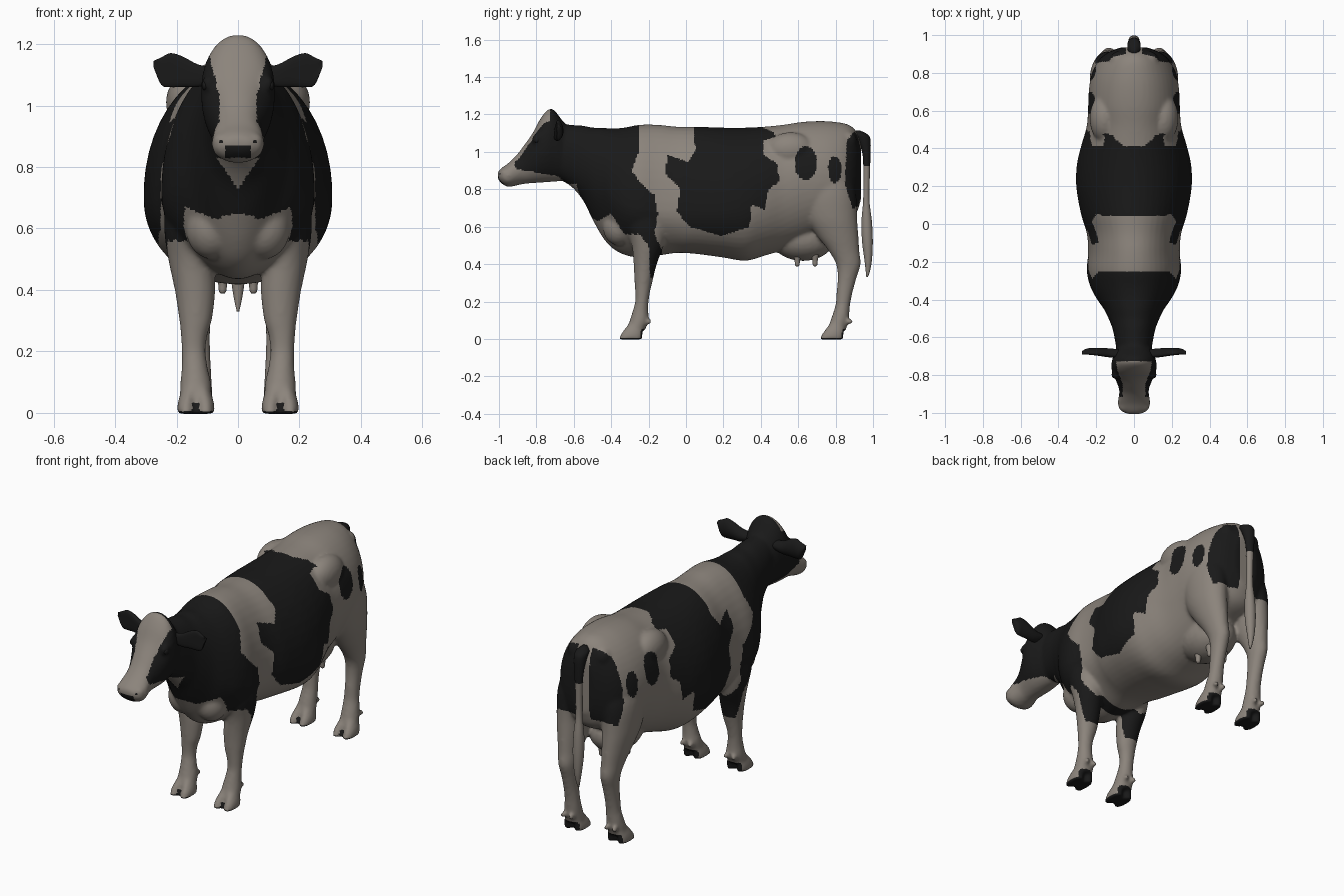
import bpy, bmesh, math
from mathutils import Matrix, Vector


def material(name, rgb):
    m = bpy.data.materials.new(name)
    m.diffuse_color = (*rgb, 1)
    return m


PALE = material("pale_hide", (0.26, 0.23, 0.20))
BLACK = material("black_hide", (0.010, 0.010, 0.010))


def sample(keys, n):
    """Smooth interpolation of key rows along their first value."""
    def slope(i):
        a, b = keys[max(i - 1, 0)], keys[min(i + 1, len(keys) - 1)]
        return [(q - p) / (b[0] - a[0]) for p, q in zip(a, b)]
    rows = []
    for i in range(len(keys) - 1):
        a, b, ma, mb = keys[i], keys[i + 1], slope(i), slope(i + 1)
        h = b[0] - a[0]
        for k in range(n):
            u = k / n
            h0, h1 = 2*u**3 - 3*u*u + 1, u**3 - 2*u*u + u
            h2, h3 = 3*u*u - 2*u**3, u**3 - u*u
            rows.append([h0*p + h1*h*r + h2*q + h3*h*s
                         for p, q, r, s in zip(a, b, ma, mb)])
    rows.append(list(keys[-1]))
    return rows


def loft(bm, keys, point, seg=32, power=1.0, n=4):
    """Skin rings given by point(row, cos, sin), with closed ends."""
    rings = []
    for row in sample(keys, n):
        ring = []
        for k in range(seg):
            a = 2 * math.pi * (k + 0.5) / seg
            c, s = math.cos(a), math.sin(a)
            c = math.copysign(abs(c) ** power, c)
            s = math.copysign(abs(s) ** power, s)
            ring.append(bm.verts.new(point(row, c, s)))
        rings.append(ring)
    faces = [bm.faces.new(rings[0]), bm.faces.new(rings[-1])]
    for r, q in zip(rings, rings[1:]):
        for k in range(seg):
            j = (k + 1) % seg
            faces.append(bm.faces.new((r[k], r[j], q[j], q[k])))
    bmesh.ops.recalc_face_normals(bm, faces=faces)


def ball(bm, centre, radii):
    mat = Matrix.Translation(centre) @ Matrix.Diagonal((*radii, 1))
    bmesh.ops.create_uvsphere(bm, u_segments=24, v_segments=14, radius=1, matrix=mat)


def along_y(r, c, s):      # row: y, top, widest height, bottom, half width
    return (r[4] * c, r[0], r[2] + s * (r[1] - r[2] if s > 0 else r[2] - r[3]))


def trunk_point(r, c, s):  # narrower keel under the chest, sloping back above
    x, y, z = along_y(r, c, s)
    keel = .4 * min(1, max(0, -y / .2)) * min(1, max(0, (y + .6) / .2))
    return (x * (1 - (keel if s < 0 else .06) * s * s), y, z)


def finish(name, bm, rule):
    me = bpy.data.meshes.new(name)
    bm.to_mesh(me)
    bm.free()
    ob = bpy.data.objects.new(name, me)
    bpy.context.collection.objects.link(ob)
    paint(me, rule)
    return ob


def paint(me, rule):
    me.materials.clear()
    me.materials.append(PALE)
    me.materials.append(BLACK)
    for p in me.polygons:
        p.use_smooth = True
        p.material_index = int(rule(p.center, p.normal))


# Hide patches as side outlines (y, z)
SHOULDER = [(-.26, 1.3), (-.25, 1.01), (-.29, .9), (-.24, .83), (-.17, .77), (-.15, .67),
            (-.17, .56), (-.13, .48), (-.14, .33), (-.19, .33), (-.2, .5), (-.25, .56),
            (-.33, .56), (-.4, .67), (-.47, .63), (-.53, .66), (-.62, .8), (-.68, .87),
            (-.8, .89), (-.91, .91), (-.92, 1), (-.85, 1.15), (-.79, 1.3)]
FLANK = [(.03, 1.3), (.05, 1.01), (.01, .945), (-.1, .985), (-.11, .88), (-.03, .8),
         (-.05, .68), (.02, .6), (.19, .55), (.34, .6), (.35, .72), (.42, .69), (.44, .8),
         (.5, .84), (.49, .935), (.41, .985), (.41, 1.06), (.48, 1.08), (.47, 1.105),
         (.41, 1.13), (.41, 1.3)]
RUMP = [(.86, 1.06), (.9, 1.11), (1.1, 1.11), (1.1, .75), (.89, .7), (.85, .83)]


def inside(poly, y, z):
    hit = False
    for (ya, za), (yb, zb) in zip(poly, poly[1:] + poly[:1]):
        if (za > z) != (zb > z) and y < (yb - ya) * (z - za) / (zb - za) + ya:
            hit = not hit
    return hit


def hide_rule(c, nrm):
    x, y, z = abs(c.x), c.y, c.z
    if z < .055:                                        # soles, heels, clefts
        return (z < .006 or nrm.z < -.35 or nrm.y > .6
                or (z < .035 and abs(x - .137) < .012))
    if y < -.955 and x < .04 and .83 < z < .87:         # nose pad
        return True
    if y < -.95 and .048 < x < .06 and .874 < z < .888:  # nostrils
        return True
    if y < -.725 and z > .88 and x < .06 + .25 * max(0, z - 1.03):  # blaze
        return False
    if y < -.4 and .73 < z < .83 and x < (z - .73) * .7:  # throat
        return False
    for cy, cz, ry, rz in ((.64, .94, .06, .09), (.795, .905, .036, .072)):
        if ((y - cy) / ry) ** 2 + ((z - cz) / rz) ** 2 < 1:
            return True
    return (inside(SHOULDER, y, z) or inside(FLANK, y, z)
            or (x > .045 and inside(RUMP, y, z)))


bm = bmesh.new()
# Trunk and neck
loft(bm, [(-.72, 1.16, 1.0, .87, .085), (-.62, 1.145, 1.0, .82, .1),
          (-.55, 1.14, .95, .74, .115), (-.5, 1.13, .9, .64, .135),
          (-.45, 1.13, .85, .55, .16), (-.4, 1.125, .78, .49, .195),
          (-.33, 1.13, .73, .45, .232), (-.25, 1.145, .71, .435, .25),
          (-.15, 1.145, .7, .445, .243), (-.05, 1.135, .7, .46, .25),
          (.05, 1.135, .7, .455, .28), (.2, 1.13, .7, .435, .306),
          (.32, 1.13, .71, .418, .302), (.42, 1.135, .75, .445, .278),
          (.52, 1.145, .8, .475, .25), (.62, 1.16, .86, .51, .243),
          (.72, 1.165, .86, .56, .238), (.8, 1.16, .85, .6, .222),
          (.87, 1.145, .85, .63, .185), (.91, 1.11, .86, .67, .135),
          (.935, 1.05, .88, .74, .07)], trunk_point, seg=48, power=.94)
# Head
loft(bm, [(-1.006, .895, .875, .855, .04), (-.985, .915, .87, .83, .073),
          (-.95, .94, .875, .813, .086), (-.9, .99, .9, .822, .079),
          (-.87, 1.03, .93, .828, .08), (-.82, 1.1, .98, .833, .1),
          (-.78, 1.175, 1.03, .835, .117), (-.74, 1.225, 1.05, .838, .12),
          (-.71, 1.228, 1.05, .84, .113), (-.67, 1.18, 1.03, .845, .1),
          (-.63, 1.13, 1.0, .87, .08)], along_y, power=.96)

FORELEG = [(0.045, .137, -.27, .053, .05), (.1, .138, -.25, .05, .05),
           (.15, .141, -.243, .042, .042), (.2, .144, -.236, .039, .036),
           (.25, .143, -.232, .043, .04), (.3, .138, -.228, .053, .047),
           (.4, .14, -.218, .066, .062), (.5, .153, -.205, .074, .085),
           (.6, .154, -.21, .086, .11), (.8, .14, -.22, .092, .13)]
HINDLEG = [(.045, .135, .805, .052, .05), (.12, .133, .826, .047, .046),
           (.18, .13, .838, .041, .039), (.25, .13, .848, .039, .043),
           (.33, .13, .862, .042, .051), (.4, .132, .868, .048, .066),
           (.47, .136, .845, .056, .082), (.55, .14, .812, .07, .11),
           (.65, .143, .778, .086, .137), (.8, .135, .757, .098, .15),
           (.95, .11, .74, .09, .12)]
for side in (-1, 1):
    def along_z(r, c, s):      # row: z, x, y, x radius, y radius
        return (side * (r[1] + r[3] * c), r[2] + r[4] * s, r[0])
    for leg, toe_y in ((FORELEG, -.298), (HINDLEG, .777)):
        loft(bm, leg, along_z)
        for dx in (-.031, .031):
            # Cloven toes and dewclaws
            loft(bm, [(-.003, .137 + dx, toe_y, .03, .064),
                      (.03, .137 + dx, toe_y + .01, .029, .058),
                      (.085, .137 + dx * .6, toe_y + .035, .024, .04)], along_z, seg=20)
            ball(bm, (side * (.137 + dx * .8), toe_y + .097, .092), (.013, .02, .016))
    # Hip, pin and brow bones
    ball(bm, (side * .155, .56, 1.01), (.08, .13, .095))
    ball(bm, (side * .08, .865, 1.055), (.05, .05, .055))
    ball(bm, (side * .095, -.79, 1.07), (.022, .035, .03))
    ball(bm, (side * .05, -.965, .885), (.032, .03, .027))
    # Breast muscles
    ball(bm, (side * .085, -.36, .6), (.085, .085, .1))
# Udder
ball(bm, (0, .625, .535), (.13, .17, .118))

# Blend all the masses into one smooth skin
body = finish("body", bm, lambda c, n: False)
rm = body.modifiers.new("blend", 'REMESH')
rm.mode = 'VOXEL'
rm.voxel_size = .0095
sm = body.modifiers.new("soften", 'SMOOTH')
sm.factor = .5
sm.iterations = 7
dg = bpy.context.evaluated_depsgraph_get()
skin = bpy.data.meshes.new_from_object(body.evaluated_get(dg))
body.modifiers.clear()
body.data = skin
paint(skin, hide_rule)

# Ears, eyes
for side, label in ((-1, "left"), (1, "right")):
    bm = bmesh.new()
    loft(bm, [(.075, 1.1, .025, -.685, .022), (.13, 1.097, .037, -.682, .024),
              (.18, 1.11, .05, -.677, .022), (.22, 1.115, .056, -.675, .019),
              (.25, 1.112, .045, -.675, .016), (.275, 1.135, .01, -.68, .008)],
         lambda r, c, s: (side * r[0], r[3] + r[4] * c - .01 * s * s, r[1] + r[2] * s), seg=20)
    finish(label + "_ear", bm, lambda c, n: True)
    bm = bmesh.new()
    ball(bm, (side * .106, -.797, 1.065), (.012, .019, .016))
    finish(label + "_eye", bm, lambda c, n: True)

# Tail with switch
bm = bmesh.new()
loft(bm, [(.33, .968, .004, .004), (.36, .972, .011, .011), (.42, .974, .021, .02),
          (.52, .97, .03, .029), (.63, .966, .028, .028), (.74, .964, .018, .017),
          (.9, .966, .02, .018), (1.0, .964, .028, .023), (1.07, .948, .035, .038),
          (1.095, .93, .033, .04), (1.115, .915, .012, .015)],
     lambda r, c, s: (r[2] * c, r[1] + r[3] * s, r[0]), seg=20)
finish("tail", bm, lambda c, n: c.z > .92)

# Teats
bm = bmesh.new()
for x in (-.05, .05):
    for y in (.595, .69):
        loft(bm, [(.388, .006), (.395, .012), (.42, .015), (.47, .026)],
             lambda r, c, s: (x + r[1] * c, y + r[1] * s, r[0]), seg=12)
finish("teats", bm, lambda c, n: False)
